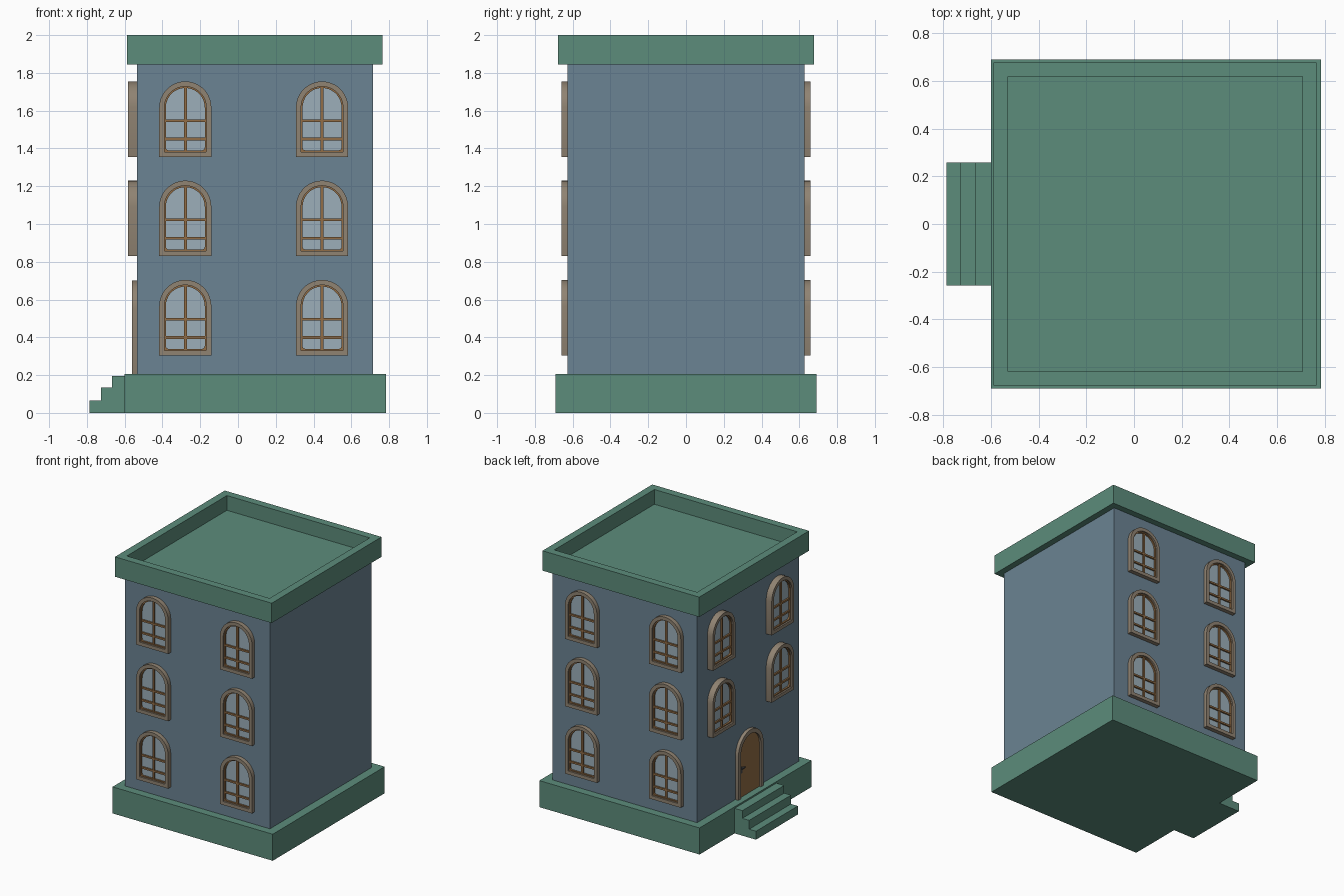
import bpy, bmesh, math
from mathutils import Matrix, Vector

if "Cube" in bpy.data.objects:
    bpy.data.objects.remove(bpy.data.objects["Cube"])


def material(name, r, g, b):
    m = bpy.data.materials.new(name)
    lin = [((c / 255 + 0.055) / 1.055) ** 2.4 for c in (r, g, b)]
    m.diffuse_color = (*lin, 1)
    m.use_nodes = True
    m.node_tree.nodes["Principled BSDF"].inputs["Base Color"].default_value = m.diffuse_color
    return m


WALL = material("slate blue wall", 107, 131, 147)
GREEN = material("green trim", 92, 140, 123)
FRAME = material("taupe frame", 144, 131, 114)
WOOD = material("brown wood", 146, 109, 70)
GLASS = material("pale glass", 156, 175, 186)
METAL = material("dark metal", 70, 70, 72)


def finish(name, bm, mat, matrix=None, smooth=False):
    bmesh.ops.recalc_face_normals(bm, faces=bm.faces)
    me = bpy.data.meshes.new(name)
    bm.to_mesh(me)
    bm.free()
    me.materials.append(mat)
    if smooth:
        me.polygons.foreach_set("use_smooth", [True] * len(me.polygons))
        me.set_sharp_from_angle(angle=math.radians(35))
    ob = bpy.data.objects.new(name, me)
    bpy.context.collection.objects.link(ob)
    if matrix:
        ob.matrix_world = matrix
    return ob


def add_box(bm, lo, hi):
    lo, hi = Vector(lo), Vector(hi)
    m = Matrix.Translation((lo + hi) / 2) @ Matrix.Diagonal((*(hi - lo), 1))
    bmesh.ops.create_cube(bm, size=1, matrix=m)


def box(name, lo, hi, mat, matrix=None):
    bm = bmesh.new()
    add_box(bm, lo, hi)
    return finish(name, bm, mat, matrix)


def arch(w, h, inset, bottom, corner=0.0005, n=18):
    """Round-topped outline in (u, z)."""
    r = w / 2 - inset
    cz = h - w / 2
    pts = [(r * math.cos(math.pi * i / n), cz + r * math.sin(math.pi * i / n))
           for i in range(n + 1)]
    for cx, start in ((-r + corner, math.pi), (r - corner, 1.5 * math.pi)):
        for i in range(4):
            a = start + i * math.pi / 6
            pts.append((cx + corner * math.cos(a), bottom + corner + corner * math.sin(a)))
    return pts


def plate(name, outline, d0, d1, mat, matrix):
    bm = bmesh.new()
    f = bm.faces.new([bm.verts.new((u, -d0, z)) for u, z in outline])
    ext = bmesh.ops.extrude_face_region(bm, geom=[f])["geom"]
    bmesh.ops.translate(bm, verts=[v for v in ext if isinstance(v, bmesh.types.BMVert)],
                        vec=(0, d0 - d1, 0))
    return finish(name, bm, mat, matrix, True)


def ring(name, outer, inner, d0, d1, mat, matrix):
    bm = bmesh.new()
    loops = [[bm.verts.new((u, -d, z)) for u, z in o]
             for o, d in ((outer, d0), (outer, d1), (inner, d1), (inner, d0))]
    n = len(outer)
    for k in range(4):
        a, b = loops[k], loops[(k + 1) % 4]
        for i in range(n):
            j = (i + 1) % n
            bm.faces.new((a[i], a[j], b[j], b[i]))
    return finish(name, bm, mat, matrix, True)


def window(tag, matrix, depth):
    w, h = 0.276, 0.4
    edge = arch(w, h, 0.027, 0.027, 0.002)
    pane = arch(w, h, 0.035, 0.035, 0.014)
    back = depth - 0.025
    ring("window_frame_" + tag, arch(w, h, 0, 0), edge, -0.005, depth, FRAME, matrix)
    ring("window_sash_" + tag, edge, pane, back - 0.004, depth - 0.012, WOOD, matrix)
    plate("window_glass_" + tag, edge, back - 0.008, back, GLASS, matrix)
    bm = bmesh.new()
    front = depth - 0.014
    add_box(bm, (-0.008, -front, 0.03), (0.008, -back + 0.003, h - 0.03))
    for z in (0.095, 0.192):
        add_box(bm, (-0.108, -front - 0.001, z - 0.007), (0.108, -back + 0.003, z + 0.007))
    finish("window_bars_" + tag, bm, WOOD, matrix)


# main masses
box("base", (-0.60, -0.69, 0), (0.783, 0.69, 0.207), GREEN)
box("walls", (-0.535, -0.627, 0.2), (0.715, 0.627, 1.86), WALL)

# roof slab with sunken top
bm = bmesh.new()
add_box(bm, (-0.588, -0.677, 1.845), (0.765, 0.677, 2.0))
top = max(bm.faces, key=lambda f: f.calc_center_median().z)
bmesh.ops.inset_region(bm, faces=[top], thickness=0.085)
ext = bmesh.ops.extrude_discrete_faces(bm, faces=[top])["faces"][0]
bmesh.ops.translate(bm, verts=ext.verts, vec=(0, 0, -0.115))
finish("roof", bm, GREEN)

# entrance steps
profile = [(-0.785, 0), (-0.785, 0.066), (-0.726, 0.066), (-0.726, 0.135),
           (-0.667, 0.135), (-0.667, 0.195), (-0.595, 0.195), (-0.595, 0)]
bm = bmesh.new()
f = bm.faces.new([bm.verts.new((x, -0.258, z)) for x, z in profile])
ext = bmesh.ops.extrude_face_region(bm, geom=[f])["geom"]
bmesh.ops.translate(bm, verts=[v for v in ext if isinstance(v, bmesh.types.BMVert)],
                    vec=(0, 0.516, 0))
finish("steps", bm, GREEN)

# windows on front, back and entrance side
rows = (0.304, 0.83, 1.355)
for row, z in enumerate(rows):
    for col, off in enumerate((-0.362, 0.362)):
        tag = f"{row}_{col}"
        for side, y, ang in (("front", -0.627, 0), ("back", 0.627, math.pi)):
            window(f"{side}_{tag}", Matrix.Translation((0.083 + off, y, z))
                   @ Matrix.Rotation(ang, 4, 'Z'), 0.033)
        if row:
            window("left_" + tag, Matrix.Translation((-0.535, off, z))
                   @ Matrix.Rotation(-math.pi / 2, 4, 'Z'), 0.048)

# door with frame and handle
dm = Matrix.Translation((-0.535, 0, 0.205)) @ Matrix.Rotation(-math.pi / 2, 4, 'Z')
inner = arch(0.31, 0.497, 0.032, 0.0)
ring("door_frame", arch(0.31, 0.497, 0, 0), inner, -0.005, 0.026, FRAME, dm)
plate("door", inner, -0.005, 0.012, WOOD, dm)
box("door_handle_plate", (-0.106, -0.016, 0.19), (-0.092, -0.01, 0.24), METAL, dm)
box("door_handle", (-0.104, -0.026, 0.222), (-0.066, -0.014, 0.231), METAL, dm)
